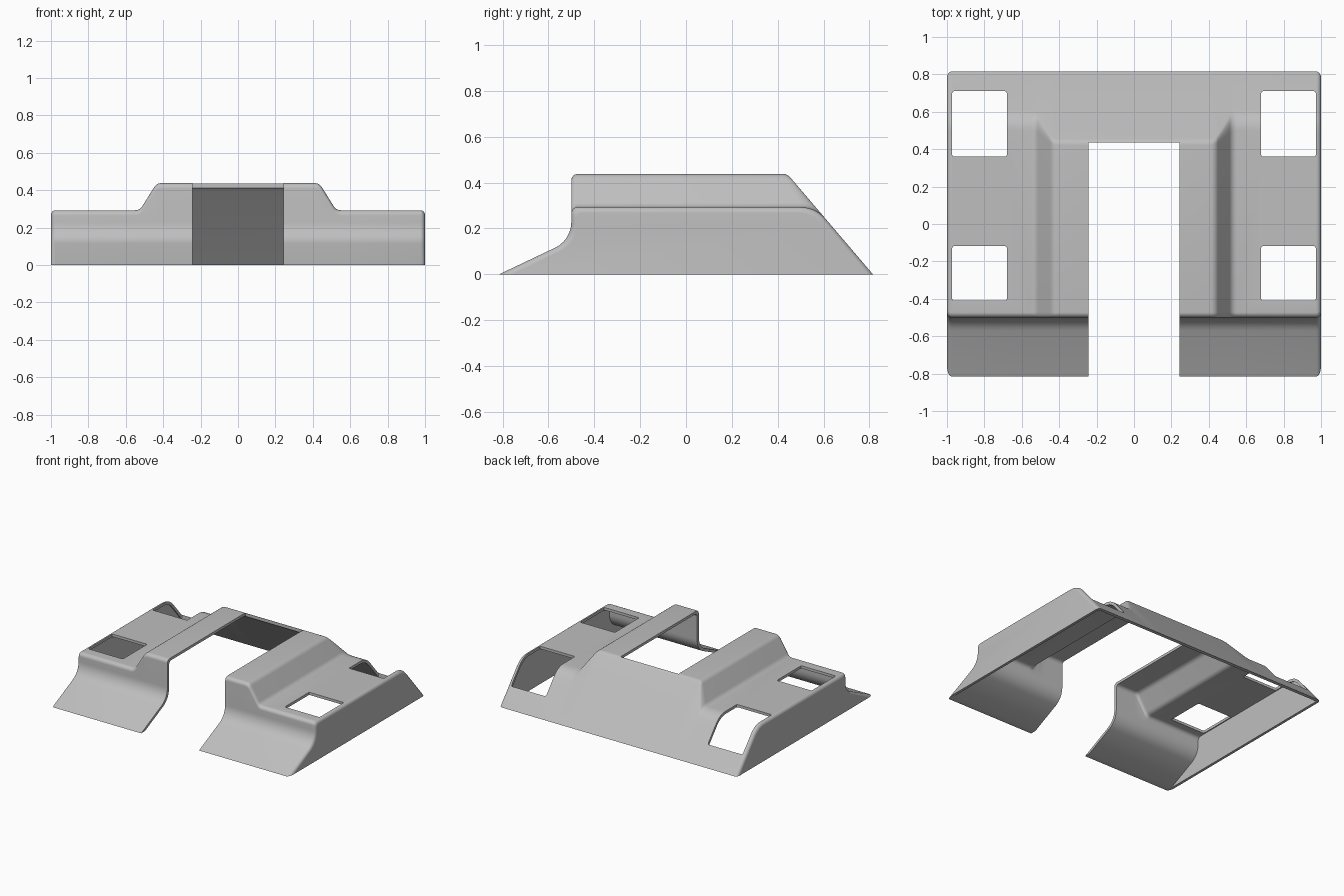
import bpy, bmesh, math
from mathutils import Vector

if "Cube" in bpy.data.objects:
    bpy.data.objects.remove(bpy.data.objects["Cube"], do_unlink=True)

WALL = 0.02      # shell thickness
EDGE = 0.025     # rounding along the outer side edges
LOW, HIGH = 0.293, 0.438
HALF_Y, FRONT_Y = 0.815, -0.5
FOOT_SLOPE, BACK_SLOPE = 0.475, 1.173

grey = bpy.data.materials.new("light grey")
grey.use_nodes = True
colour = (0.52, 0.52, 0.52, 1)
grey.diffuse_color = colour
grey.node_tree.nodes["Principled BSDF"].inputs["Base Color"].default_value = colour


def rounded(corners, steps=6):
    """Turn (u, v, tangent length) corners into a path with circular corners."""
    path = []
    for i, (u, v, length) in enumerate(corners):
        p = Vector((u, v))
        if not length:
            path.append(p)
            continue
        a = (Vector(corners[i - 1][:2]) - p).normalized()
        b = (Vector(corners[i + 1][:2]) - p).normalized()
        w = math.sin(a.angle(b) / 2)
        for k in range(steps + 1):
            t = k / steps
            c0, c1, c2 = (1 - t) ** 2, 2 * w * t * (1 - t), t * t
            path.append((c0 * (p + a * length) + c1 * p + c2 * (p + b * length)) / (c0 + c1 + c2))
    return path


def section(top, inset, floor):
    """Side profile (y, z) with the given top height, moved inwards by inset."""
    drop_f = inset * math.hypot(1, FOOT_SLOPE)
    drop_b = inset * math.hypot(1, BACK_SLOPE)
    y = FRONT_Y + inset
    z = top - inset
    raised = (top - LOW) / (HIGH - LOW)
    return rounded([
        ((floor + drop_f) / FOOT_SLOPE - HALF_Y, floor, 0),
        (y, FOOT_SLOPE * (y + HALF_Y) - drop_f, 0.078),
        (y, z, 0.028),
        (HALF_Y - (z + drop_b) / BACK_SLOPE, z, 0.065 - 0.045 * raised),
        (HALF_Y - (floor + drop_b) / BACK_SLOPE, floor, 0)])


def loft(name, stations, floor):
    """Skin the side profile through (x, top, inset) stations, mirrored in x."""
    stations = stations + [(-x, h, d) for x, h, d in reversed(stations)]
    bm = bmesh.new()
    rings = [[bm.verts.new((x, p.x, p.y)) for p in section(h, d, floor)] for x, h, d in stations]
    n = len(rings[0])
    for r, s in zip(rings, rings[1:]):
        for i in range(n):
            j = (i + 1) % n
            bm.faces.new((r[i], r[j], s[j], s[i]))
    bm.faces.new(rings[0])
    bm.faces.new(rings[-1])
    return finish(name, bm)


def finish(name, bm):
    bmesh.ops.recalc_face_normals(bm, faces=bm.faces)
    mesh = bpy.data.meshes.new(name)
    bm.to_mesh(mesh)
    bm.free()
    mesh.materials.append(grey)
    obj = bpy.data.objects.new(name, mesh)
    bpy.context.collection.objects.link(obj)
    return obj


def opening(name, x0, x1, y0, y1, radius):
    """Upright cutter with rounded corners."""
    bm = bmesh.new()
    bmesh.ops.create_cube(bm, size=1)
    for v in bm.verts:
        v.co = (x1 if v.co.x > 0 else x0, y1 if v.co.y > 0 else y0, v.co.z * 2)
    if radius:
        upright = [e for e in bm.edges if abs(e.verts[0].co.z - e.verts[1].co.z) > 1]
        bmesh.ops.bevel(bm, geom=upright, offset=radius, segments=3, affect='EDGES', profile=0.5)
    return finish(name, bm)


def step(shift):
    """Stations over the sloping step between side ledge and raised middle."""
    path = rounded([(0.9, LOW, 0), (0.525 - shift, LOW, 0.025),
                    (0.435 - shift, HIGH, 0.025), (0.3, HIGH, 0)])
    return [(p.x, p.y, 0) for p in path[1:-1]]


# Outer body with softly rounded side edges
side_edge = []
for k in range(7):
    a = math.pi / 2 * (1 - k / 6)
    side_edge.append((1 - EDGE + EDGE * math.sin(a), LOW, EDGE * (1 - math.cos(a))))
shell = loft("cover_shell", side_edge + step(0), 0)

# Hollow inside, central slot and four windows
hollow = [(1 - WALL, LOW, WALL)] + [(x, h, WALL) for x, h, d in step(WALL * 0.55)]
cutters = [loft("hollow_cutter", hollow, -0.05),
           opening("slot_cutter", -0.243, 0.243, -1, 0.435, 0)]
for side in (-1, 1):
    x0, x1 = sorted((side * 0.68, side * 0.972))
    cutters.append(opening("front_window_cutter", x0, x1, -0.41, -0.118, 0.01))
    cutters.append(opening("rear_window_cutter", x0, x1, 0.36, 0.71, 0.01))

bpy.ops.object.select_all(action='DESELECT')
bpy.context.view_layer.objects.active = shell
shell.select_set(True)
for cutter in cutters:
    cutter.hide_render = True
    mod = shell.modifiers.new("cut", 'BOOLEAN')
    mod.operation = 'DIFFERENCE'
    mod.solver = 'EXACT'
    mod.object = cutter
    bpy.ops.object.modifier_apply(modifier=mod.name)
    bpy.data.objects.remove(cutter, do_unlink=True)

bpy.ops.object.shade_smooth_by_angle(angle=math.radians(30))
